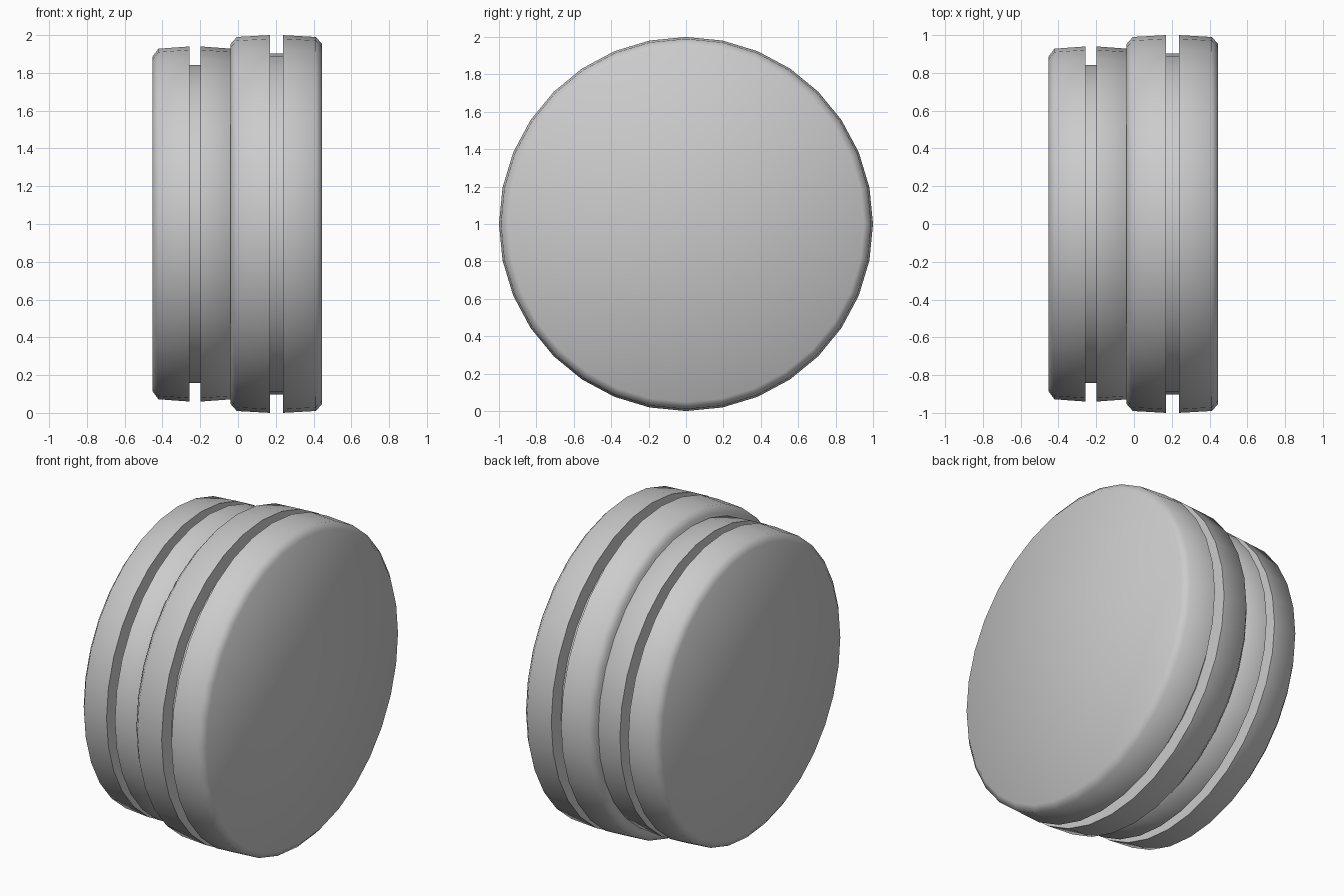
import bpy, bmesh, math

if "Cube" in bpy.data.objects:
    bpy.data.objects.remove(bpy.data.objects["Cube"])

SIDES = 32


def grooved_wheel(name, cx, half_w, groove_half, bevel_w, r_cap, r_rim, r_mid, r_groove):
    """Closed wheel lathed around the x axis, symmetric about its centre groove."""
    half = [(half_w, r_cap), (half_w - bevel_w, r_rim), (groove_half, r_mid),
            (groove_half, r_groove)]
    profile = [(-x, r) for x, r in half] + [(0, r_groove)] + half[::-1]
    bm = bmesh.new()
    rings = []
    for x, r in profile:
        rings.append([bm.verts.new((x, r * math.cos(a), r * math.sin(a)))
                      for a in (2 * math.pi * i / SIDES for i in range(SIDES))])
    for a, b in zip(rings, rings[1:]):
        for i in range(SIDES):
            j = (i + 1) % SIDES
            bm.faces.new((a[i], a[j], b[j], b[i]))
    bm.faces.new(rings[0])
    bm.faces.new(rings[-1])
    bmesh.ops.recalc_face_normals(bm, faces=bm.faces)
    mesh = bpy.data.meshes.new(name)
    bm.to_mesh(mesh)
    bm.free()
    ob = bpy.data.objects.new(name, mesh)
    ob.location = (cx, 0, 1)
    bpy.context.collection.objects.link(ob)
    # soft bevels, crisp groove edges
    bpy.ops.object.select_all(action='DESELECT')
    ob.select_set(True)
    bpy.context.view_layer.objects.active = ob
    bpy.ops.object.shade_smooth_by_angle(angle=math.radians(60))
    return ob


# Large wheel and the slightly smaller one pressed into its back face
grooved_wheel("large_wheel", 0.203, 0.243, 0.034, 0.034, 0.952, 0.99, 1.0, 0.903)
grooved_wheel("small_wheel", -0.227, 0.225, 0.029, 0.031, 0.887, 0.928, 0.94, 0.843)
